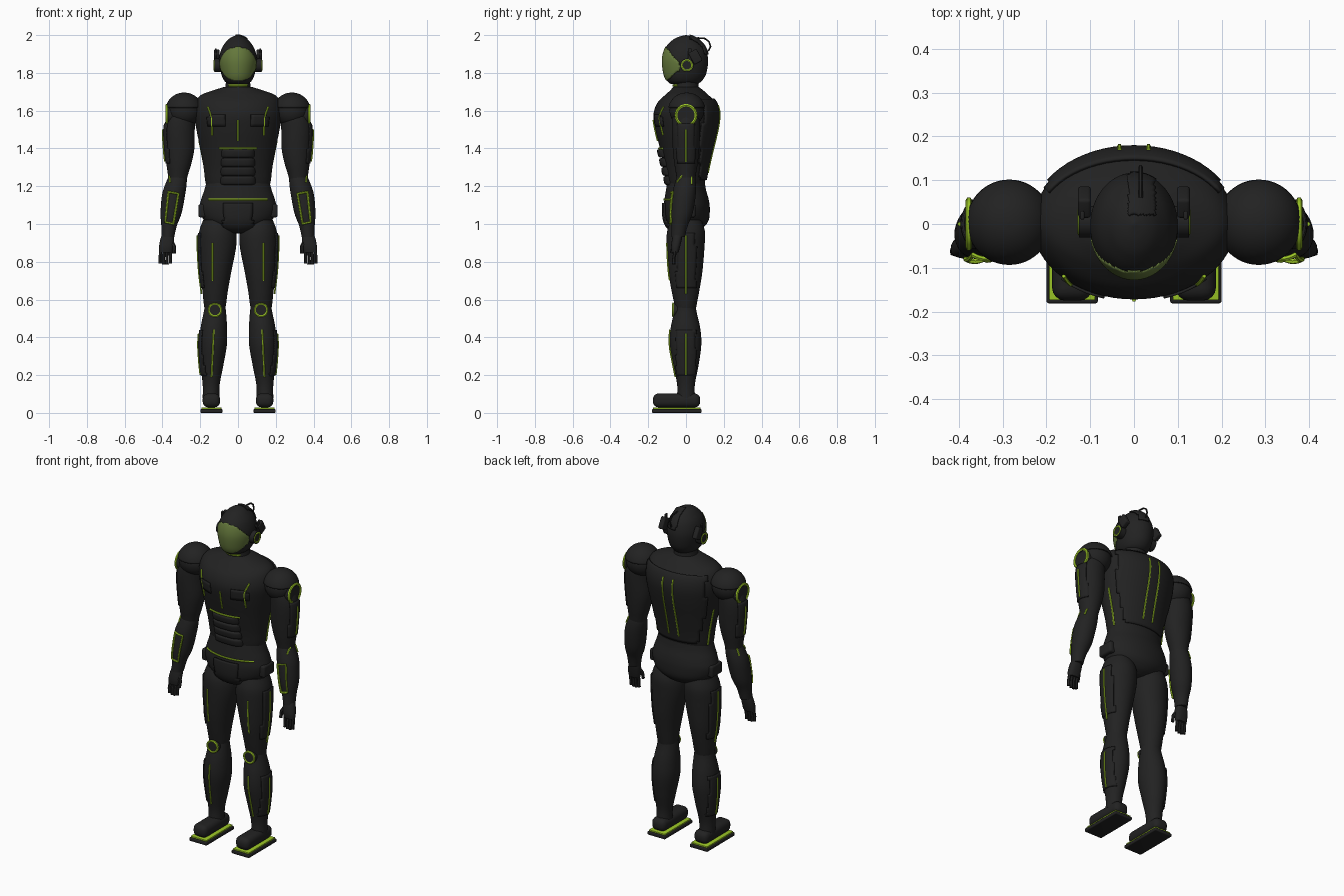
import bpy, bmesh, math
from mathutils import Vector, Matrix
from mathutils.bvhtree import BVHTree

if "Cube" in bpy.data.objects:
    bpy.data.objects.remove(bpy.data.objects["Cube"])


def material(name, rgb):
    m = bpy.data.materials.new(name)
    m.use_nodes = True
    m.diffuse_color = (*rgb, 1)
    m.node_tree.nodes["Principled BSDF"].inputs["Base Color"].default_value = (*rgb, 1)
    return m


DARK = material("black suit", (0.016, 0.016, 0.016))
GREEN = material("lime trim", (0.34, 0.58, 0.02))
VISOR = material("olive visor", (0.13, 0.19, 0.045))


def finish(name, mesh, mat=DARK, angle=40):
    mesh.materials.clear()
    mesh.materials.append(mat)
    for p in mesh.polygons:
        p.use_smooth = True
    mesh.set_sharp_from_angle(angle=math.radians(angle))
    ob = bpy.data.objects.new(name, mesh)
    bpy.context.collection.objects.link(ob)
    return ob


def from_bmesh(name, bm, mat=DARK):
    bmesh.ops.recalc_face_normals(bm, faces=bm.faces)
    mesh = bpy.data.meshes.new(name)
    bm.to_mesh(mesh)
    bm.free()
    return finish(name, mesh, mat)


def loft(name, stations, n=40, steps=5, power=1.0):
    """Smooth body through elliptical sections (z, cx, cy, rx, ry)."""
    st = [Vector(s) for s in stations]
    rows = []
    for i in range(len(st) - 1):
        a, b, c, d = st[max(i - 1, 0)], st[i], st[i + 1], st[min(i + 2, len(st) - 1)]
        for k in range(steps):
            t = k / steps
            rows.append((b * 2 + (c - a) * t + (a * 2 - b * 5 + c * 4 - d) * t * t
                         + (b * 3 - a - c * 3 + d) * t ** 3) / 2)
    rows.append(st[-1])
    bm = bmesh.new()
    rings = []
    for z, cx, cy, rx, ry in rows:
        ring = []
        for k in range(n):
            a = math.tau * k / n
            u, v = math.cos(a), math.sin(a)
            u, v = (math.copysign(abs(w) ** power, w) for w in (u, v))
            ring.append(bm.verts.new((cx + rx * u, cy + ry * v, z)))
        rings.append(ring)
    for lo, hi in zip(rings, rings[1:]):
        for k in range(n):
            bm.faces.new((lo[k], lo[(k + 1) % n], hi[(k + 1) % n], hi[k]))
    bm.faces.new(rings[0])
    bm.faces.new(rings[-1])
    return from_bmesh(name, bm)


def shell(name, src, rule, thick=0.008, mat=DARK):
    """Raised plate over the faces of a body that satisfy the rule."""
    bm = bmesh.new()
    bm.from_mesh(src.data)
    drop = [f for f in bm.faces if not rule(*f.calc_center_median())]
    bmesh.ops.delete(bm, geom=drop, context='FACES')
    mesh = bpy.data.meshes.new(name)
    bm.to_mesh(mesh)
    bm.free()
    ob = finish(name, mesh, mat)
    mod = ob.modifiers.new("thickness", 'SOLIDIFY')
    mod.thickness, mod.offset = thick, 1
    return ob


def tube(name, pts, r=0.006, closed=False, mat=GREEN):
    cu = bpy.data.curves.new(name, 'CURVE')
    cu.dimensions, cu.bevel_depth, cu.bevel_resolution, cu.use_fill_caps = '3D', r, 1, True
    sp = cu.splines.new('POLY')
    sp.points.add(len(pts) - 1)
    sp.use_cyclic_u = closed
    for p, q in zip(sp.points, pts):
        p.co = (*q, 1)
    tmp = bpy.data.objects.new(name + "_path", cu)
    mesh = bpy.data.meshes.new_from_object(tmp)
    bpy.data.objects.remove(tmp)
    return finish(name, mesh, mat)


def line(name, src, pts, toward, lift=0.002, r=0.005, closed=False):
    """Glowing line projected on a body along a direction."""
    d = Vector(toward)
    bm = bmesh.new()
    bm.from_mesh(src.data)
    tree = BVHTree.FromBMesh(bm)
    bm.free()
    pts = [Vector(p) for p in pts]
    out = []
    for a, b in zip(pts, pts[1:] + pts[:1] if closed else pts[1:]):
        for k in range(12 if closed else 13):
            hit = tree.ray_cast(a.lerp(b, k / 12) - d * 2, d)[0]
            if hit:
                out.append(hit - d * lift)
    return tube(name, out, r, closed)


def box(name, c, size, bevel=0.01, rot=0, mat=DARK):
    bm = bmesh.new()
    bmesh.ops.create_cube(bm, size=1, matrix=Matrix.Diagonal((*size, 1)))
    bmesh.ops.bevel(bm, geom=bm.edges[:], offset=bevel, segments=4, profile=0.5, affect='EDGES')
    bm.transform(Matrix.Translation(c) @ Matrix.Rotation(rot, 4, 'X'))
    return from_bmesh(name, bm, mat)


def disc(name, c, r, depth, axis):
    bm = bmesh.new()
    bmesh.ops.create_cone(bm, cap_ends=True, segments=32, radius1=r, radius2=r, depth=depth)
    bm.transform(Matrix.Translation(c) @ Matrix.Rotation(math.pi / 2, 4, 'Y' if axis == 'X' else 'X'))
    return from_bmesh(name, bm)


def ring(name, c, r, axis, thick=0.006):
    pts = []
    for k in range(32):
        u, v = r * math.cos(math.tau * k / 32), r * math.sin(math.tau * k / 32)
        pts.append(Vector(c) + Vector((0, u, v) if axis == 'X' else (u, 0, v)))
    return tube(name, pts, thick, True)


BACKWARD, FORWARD, INWARD = (0, 1, 0), (0, -1, 0), (-1, 0, 0)

# Torso and pelvis
torso = loft("torso", [(1.18, 0, 0, .155, .09), (1.22, 0, 0, .172, .1), (1.3, 0, 0, .182, .115),
                       (1.4, 0, 0, .2, .138), (1.5, 0, 0, .22, .162), (1.58, 0, 0, .232, .172),
                       (1.64, 0, .003, .225, .155), (1.68, 0, .004, .2, .118),
                       (1.705, 0, .004, .14, .09), (1.725, 0, 0, .075, .068)], 64)
pelvis = loft("pelvis", [(.96, 0, 0, .05, .05), (.98, 0, 0, .115, .09), (1.02, 0, .004, .18, .116),
                         (1.08, 0, .004, .204, .122), (1.13, 0, .003, .195, .117),
                         (1.18, 0, 0, .178, .106), (1.23, 0, 0, .165, .098)], 64)
neck = loft("neck", [(1.69, 0, 0, .075, .072), (1.73, 0, 0, .066, .066), (1.77, 0, 0, .064, .064)])
shell("back_plate", torso, lambda x, y, z: y > .07 and abs(x) < .195 and 1.24 < z < 1.66)
shell("groin_plate", pelvis, lambda x, y, z: y < 0 and abs(x) < .078 and z < 1.11, .01)
for i in range(4):
    z, y = 1.23 + i * .048, .108 + i * .011
    loft(f"abdomen_segment_{i + 1}", [(z - .023, 0, -.04, .09, y - .045), (z - .015, 0, -.04, .097, y - .034),
                                      (z + .015, 0, -.04, .097, y - .028), (z + .023, 0, -.04, .09, y - .038)],
         power=.6)
line("chest_center_line", torso, [(0, 0, 1.44), (0, 0, 1.55)], BACKWARD)
line("ribcage_line", torso, [(-.1, 0, 1.4), (.1, 0, 1.4)], BACKWARD, .006)
line("belt_line", pelvis, [(-.155, 0, 1.13), (.155, 0, 1.13)], BACKWARD)
line("collar_line", neck, [(-.048, 0, 1.733), (.048, 0, 1.733)], BACKWARD)

# Head
head = loft("head", [(1.74, 0, -.01, .05, .07), (1.76, 0, -.008, .074, .094), (1.8, 0, -.005, .09, .113),
                     (1.87, 0, -.004, .1, .121), (1.93, 0, -.004, .086, .106), (1.97, 0, -.003, .058, .073),
                     (1.99, 0, -.002, .032, .04), (2, 0, 0, .003, .003)], 72, 7)
shell("visor", head, lambda x, y, z: y < 0 and (x / .096) ** 2 + ((z - 1.847) / .088) ** 2 < 1, .003, VISOR)
shell("crest", head, lambda x, y, z: y > .02 and -.012 < x < .045 and z > 1.9, .007)
tube("crest_fin", [(.015, .06, 1.985), (.015, .1, 1.982), (.015, .122, 1.965), (.015, .13, 1.94),
                   (.015, .118, 1.915)], .005, mat=DARK)

# Everything from here to the mirroring step belongs to the left side
central = set(bpy.data.objects)
disc("left_ear_disc", (.108, .005, 1.84), .036, .034, 'X')
ring("left_ear_ring", (.124, .005, 1.84), .027, 'X', .005)
box("left_ear_box", (.113, .05, 1.885), (.03, .05, .07), .008, .5)
box("left_ear_antenna", (.118, .02, 1.875), (.01, .02, .11), .004)
shell("left_chest_panel", torso, lambda x, y, z: y < 0 and .075 < x < .155 and 1.51 < z < 1.575, .006)
line("left_chest_line", torso, [(.16, 0, 1.62), (.138, 0, 1.56), (.138, 0, 1.47)], BACKWARD, .003)
line("left_back_line", torso, [(.033, 0, 1.27), (.033, 0, 1.63)], FORWARD, .009)
line("left_flank_line", torso, [(0, .03, 1.22), (0, .03, 1.44)], INWARD)
box("left_hip_box", (.19, .0, 1.07), (.04, .1, .07), .012)

# Shoulder and arm
shoulder = loft("left_shoulder", [(1.6 + .088 * math.sin(a), .285, .004, .09 * math.cos(a) + .001,
                                   .09 * math.cos(a) + .001)
                                  for a in (k * math.pi / 12 for k in range(-6, 7))], 48, 3)
shell("left_shoulder_cap", shoulder, lambda x, y, z: z > 1.615, .008)
disc("left_shoulder_hub", (.345, 0, 1.575), .056, .065, 'X')
ring("left_shoulder_ring", (.377, 0, 1.575), .053, 'X', .008)
upper = loft("left_upper_arm", [(1.62, .285, 0, .055, .055), (1.57, .3, 0, .075, .072), (1.5, .31, 0, .081, .075),
                                (1.4, .309, 0, .078, .07), (1.32, .313, 0, .066, .062),
                                (1.26, .318, 0, .053, .052), (1.21, .322, 0, .045, .045)])
lower = loft("left_forearm", [(1.27, .318, 0, .04, .04), (1.23, .324, -.002, .053, .053),
                              (1.16, .34, -.01, .061, .062), (1.06, .354, -.022, .056, .058),
                              (.99, .365, -.034, .041, .043), (.93, .371, -.042, .033, .036)])
shell("left_upper_arm_plate", upper, lambda x, y, z: x > .345 and abs(y) < .045 and 1.32 < z < 1.53, .005)
line("left_upper_arm_line", upper, [(0, 0, 1.33), (0, 0, 1.5)], INWARD, .007)
line("left_elbow_line", lower, [(.36, 0, 1.22), (.363, 0, 1.26)], BACKWARD)
line("left_elbow_side_line", lower, [(0, .03, 1.21), (0, .03, 1.25)], INWARD)
line("left_forearm_frame", lower, [(.315, 0, 1.16), (.368, 0, 1.17), (.385, 0, 1.01), (.342, 0, 1.0)],
     BACKWARD, .008, .006, True)

# Hand
loft("left_palm", [(.95, .372, -.043, .028, .024), (.92, .375, -.048, .036, .026),
                   (.88, .38, -.055, .038, .024), (.85, .383, -.058, .034, .018)], 24, power=.8)
for i in range(4):
    x = .355 + i * .018
    tube(f"left_finger_{i + 1}", [(x, -.055, .87), (x + .003, -.064, .82),
                                  (x + .002, -.065, .782 + .006 * abs(i - 1.5))], .009, mat=DARK)
tube("left_thumb", [(.352, -.055, .91), (.337, -.068, .88), (.338, -.076, .845)], .01, mat=DARK)

# Leg
thigh = loft("left_thigh", [(1.02, .11, .002, .075, .08), (.96, .108, 0, .097, .1), (.88, .109, -.002, .099, .1),
                            (.75, .118, -.003, .083, .09), (.65, .121, -.003, .068, .074),
                            (.57, .122, -.002, .058, .058), (.53, .122, -.002, .05, .05)], steps=8)
shin = loft("left_shin", [(.6, .122, -.003, .05, .05), (.54, .122, -.003, .058, .058), (.45, .128, -.003, .07, .078),
                          (.36, .132, -.002, .073, .083), (.25, .138, 0, .06, .066),
                          (.15, .142, 0, .045, .047), (.08, .143, 0, .044, .048)], steps=8)
shell("left_thigh_plate", thigh, lambda x, y, z: x > .14 and abs(y) < .05 and .66 < z < .95, .006)
shell("left_shin_plate", shin, lambda x, y, z: x > .15 and abs(y) < .05 and .2 < z < .44, .006)
line("left_thigh_side_line", thigh, [(0, 0, .63), (0, 0, .94)], INWARD, .007)
line("left_shin_side_line", shin, [(0, 0, .2), (0, 0, .42)], INWARD, .007)
line("left_thigh_front_line", thigh, [(.135, 0, .7), (.135, 0, .9)], BACKWARD)
line("left_shin_front_line", shin, [(.14, 0, .19), (.128, 0, .44)], BACKWARD)
disc("left_knee_pad", (.122, -.055, .545), .038, .026, 'Y')
ring("left_knee_ring", (.122, -.068, .545), .033, 'Y', .006)

# Boot
box("left_boot", (.141, -.05, .066), (.092, .25, .074), .03)
box("left_sole", (.141, -.049, .01), (.117, .264, .02), .005)
box("left_sole_trim", (.141, -.049, .0245), (.105, .25, .009), .002, mat=GREEN)

# Mirror the left side to the right
for ob in set(bpy.data.objects) - central:
    if not ob.name.startswith("left_"):
        continue
    bm = bmesh.new()
    bm.from_mesh(ob.data)
    bm.transform(Matrix.Diagonal((-1, 1, 1, 1)))
    bmesh.ops.reverse_faces(bm, faces=bm.faces)
    twin = ob.copy()
    twin.data = ob.data.copy()
    bm.to_mesh(twin.data)
    bm.free()
    twin.name = ob.name.replace("left_", "right_")
    bpy.context.collection.objects.link(twin)
